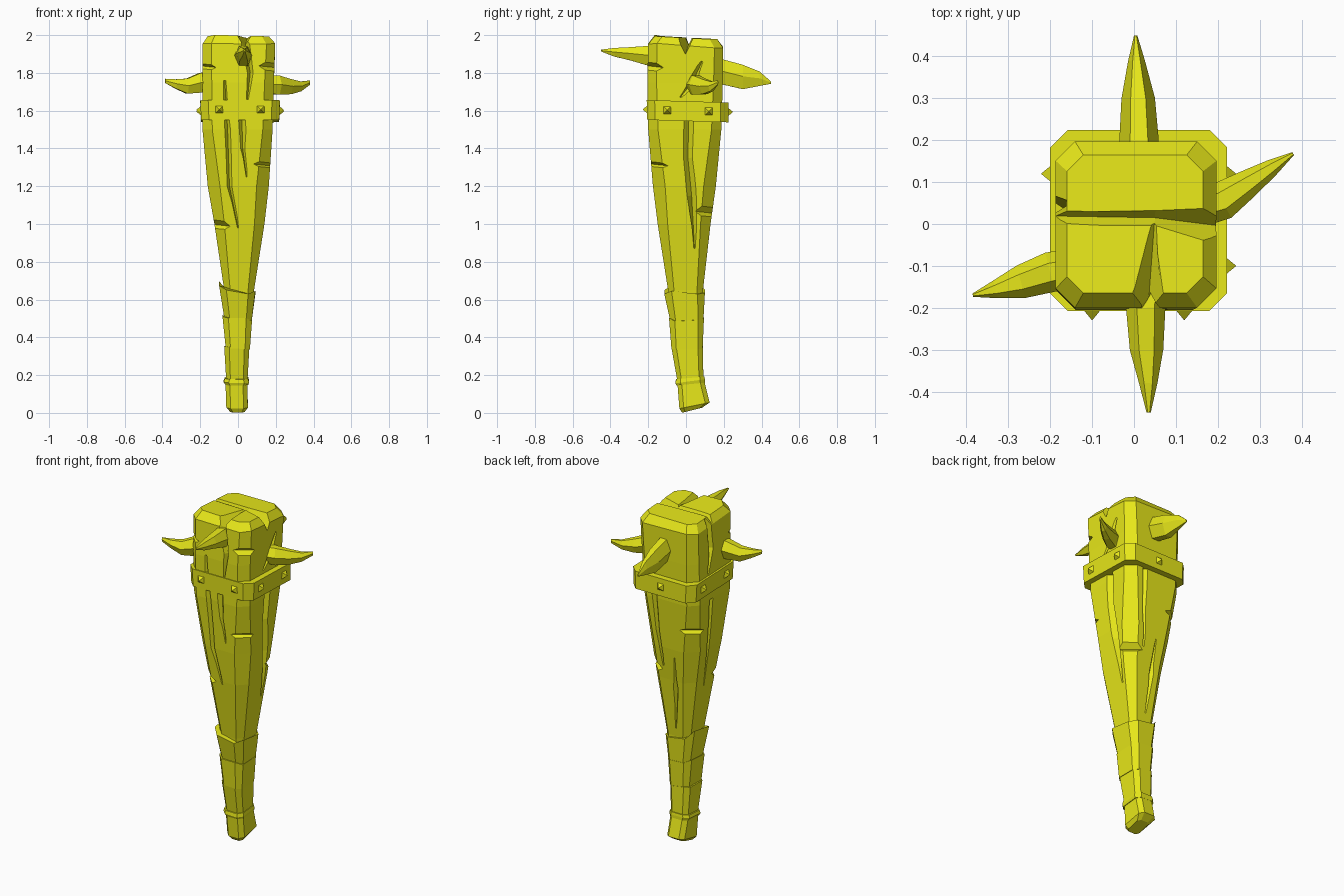
import bpy, bmesh, random
from mathutils import Vector

random.seed(4)
mat = bpy.data.materials.new("olive")
mat.diffuse_color = (0.8, 0.8, 0.01, 1)


def loft(name, rings):
    """Closed flat-faced solid through rings with equal point counts."""
    bm = bmesh.new()
    vs = [[bm.verts.new(p) for p in r] for r in rings]
    n = len(vs[0])
    for a, b in zip(vs, vs[1:]):
        for i in range(n):
            bm.faces.new((a[i], a[(i + 1) % n], b[(i + 1) % n], b[i]))
    bm.faces.new(vs[0][::-1])
    bm.faces.new(vs[-1])
    bmesh.ops.recalc_face_normals(bm, faces=bm.faces)
    me = bpy.data.meshes.new(name)
    bm.to_mesh(me)
    bm.free()
    me.materials.append(mat)
    ob = bpy.data.objects.new(name, me)
    bpy.context.collection.objects.link(ob)
    return ob


def block(z, x0, x1, y0, y1, sx=0, sy=0, jit=0, c=0.2):
    """Chamfered rectangle, optionally tilted and ragged."""
    k = min(x1 - x0, y1 - y0) * c
    pts = [(x0 + k, y0), (x1 - k, y0), (x1, y0 + k), (x1, y1 - k),
           (x1 - k, y1), (x0 + k, y1), (x0, y1 - k), (x0, y0 + k)]
    return [(x, y, z + sx * x + sy * y + random.uniform(-jit, jit)) for x, y in pts]


cutters = []


def crack(normal, *pts):
    """V-shaped groove along surface points (x, y, z, width, depth)."""
    n = Vector(normal).normalized()
    P = [Vector(p[:3]) for p in pts]
    side = (P[-1] - P[0]).cross(n).normalized()
    rings = []
    for p, (_, _, _, w, d) in zip(P, pts):
        s = side * (w / 2 * (d + 0.03) / d)
        rings.append([p + n * 0.03 + s, p + n * 0.03 - s, p - n * d])
    ob = loft("crack_cutter", rings)
    ob.hide_render = True
    cutters.append(ob)


# wooden shaft and head
shaft = loft("club_body", [
    block(0.10, -.045, .04, -.03, .09),
    block(0.35, -.055, .05, -.065, .08),
    block(0.65, -.073, .085, -.095, .09),
    block(1.00, -.125, .14, -.15, .13),
    block(1.20, -.16, .163, -.175, .158),
    block(1.50, -.188, .183, -.2, .187, c=.14),
    block(1.75, -.188, .19, -.205, .195, c=.13),
    block(1.945, -.187, .197, -.2, .197, 0, -.06, .008, .12),
    block(1.988, -.16, .165, -.165, .165, 0, -.06, .004, .12)])

# splits in the top of the head
crack((0, 0, 1), (-.25, .02, 1.99, .03, .05), (.05, .015, 1.99, .04, .04), (.25, -.01, 1.98, .1, .1))
crack((0, 0, 1), (.05, .02, 1.99, .01, .01), (.03, -.25, 1.99, .09, .06))
# front cracks
crack((0, -1, 0), (.03, -.2, 2.0, .05, .04), (.065, -.204, 1.8, .03, .03), (.05, -.203, 1.66, .01, .01))
crack((0, -1, 0), (-.07, -.203, 1.76, .01, .01), (-.055, -.2, 1.5, .03, .02),
      (-.045, -.175, 1.2, .025, .02), (0, -.147, .98, .006, .01))
crack((0, -1, 0), (.02, -.2, 1.58, .035, .02), (.025, -.19, 1.4, .02, .015), (.045, -.18, 1.25, .005, .01))
# right side cracks
crack((1, 0, 0), (.185, .015, 1.56, .05, .03), (.175, .01, 1.35, .05, .03),
      (.155, .03, 1.15, .045, .03), (.118, .045, .87, .006, .01))
crack((1, 0, 0), (.193, .085, 1.86, .01, .01), (.192, .04, 1.76, .05, .03), (.19, -.03, 1.67, .01, .01))
# back cracks
crack((0, 1, 0), (-.03, .155, 1.15, .008, .01), (-.02, .13, .95, .04, .025), (.0, .1, .7, .01, .01))
crack((0, 1, 0), (.08, .19, 1.56, .03, .02), (.07, .17, 1.3, .025, .02), (.05, .14, 1.08, .006, .01))
# left side cracks
crack((-1, 0, 0), (-.187, .05, 1.98, .04, .04), (-.188, .03, 1.8, .04, .03), (-.188, .06, 1.66, .01, .01))
crack((-1, 0, 0), (-.186, .03, 1.5, .03, .02), (-.16, .02, 1.2, .02, .02), (-.12, .0, .95, .006, .01))


# nicks chopped across the corner edges
def nick(x, y, z, sx, sy, w, d, r=0.1):
    t = Vector((-sy, sx, 0)).normalized() * r
    crack((sx, sy, 0), (x - t.x, y - t.y, z + .01, w, d), (x + t.x, y + t.y, z - .005, w, d))


nick(.158, -.165, 1.31, 1, -1, .05, .04)
nick(-.10, -.125, .99, -1, -1, .05, .025)
nick(-.155, .15, 1.33, -1, 1, .05, .04)
nick(.12, .11, 1.06, 1, 1, .05, .025)
nick(.175, -.18, 1.83, 1, -1, .05, .03)
nick(-.17, -.185, 1.83, -1, -1, .04, .025)

for c in cutters:
    m = shaft.modifiers.new("cut", 'BOOLEAN')
    m.object, m.operation, m.solver = c, 'DIFFERENCE', 'EXACT'
dg = bpy.context.evaluated_depsgraph_get()
carved = bpy.data.meshes.new_from_object(shaft.evaluated_get(dg))
shaft.modifiers.clear()
shaft.data = carved
for c in cutters:
    bpy.data.objects.remove(c)

# metal collar
loft("collar", [block(1.545, -.195, .218, -.205, .225, 0, -.03, c=.1),
                block(1.65, -.2, .222, -.208, .225, 0, -.03, c=.1)])


# pyramid studs on the collar
def stud(x, y, nx, ny):
    n, s, up = Vector((nx, ny, 0)), Vector((-ny, nx, 0)), Vector((0, 0, 1))
    p, r = Vector((x, y, 1.6 - .03 * y)), .028
    corners = [(s, up), (up, -s), (-s, -up), (-up, s)]
    base = [p + r * (a + b) - n * .01 for a, b in corners]
    loft("stud", [base, [p + n * .023 + .001 * (a + b) for a, b in corners]])


for k in (-.1, .12):
    stud(k, -.206, 0, -1)
    stud(.22, k, 1, 0)
    stud(-.198, k, -1, 0)
stud(.01, .225, 0, 1)


# horn spikes: stations of (x, y, z, half width, half height)
def horn(name, *st):
    d = Vector(st[-1][:3]) - Vector(st[0][:3])
    s = Vector((-d.y, d.x, 0)).normalized()
    shape = [(1, .1), (.45, 1), (-.45, 1), (-1, .1), (-.5, -.9), (.5, -.9)]
    loft(name, [[Vector((x, y, z + b * h)) + s * a * w for a, b in shape]
                for x, y, z, w, h in st])


horn("front_horn", (.03, -.14, 1.88, .048, .055), (.028, -.2, 1.888, .047, .055),
     (.03, -.3, 1.9, .04, .036), (.034, -.38, 1.908, .022, .024), (.035, -.45, 1.918, .005, .005))
horn("back_horn", (.012, .14, 1.82, .048, .07), (.012, .2, 1.80, .047, .07),
     (.01, .3, 1.775, .04, .068), (.006, .39, 1.767, .02, .04), (.004, .45, 1.748, .004, .006))
horn("right_horn", (.15, .04, 1.735, .05, .05), (.21, .055, 1.733, .046, .053),
     (.275, .098, 1.725, .033, .042), (.33, .135, 1.727, .02, .027), (.38, .168, 1.748, .004, .012))
horn("left_horn", (-.14, -.105, 1.75, .048, .055), (-.2, -.115, 1.745, .048, .055),
     (-.27, -.138, 1.728, .04, .042), (-.33, -.156, 1.74, .022, .026), (-.385, -.17, 1.757, .004, .012))

# grip wraps, each flaring to a ragged top edge
loft("upper_wrap", [block(.49, -.072, .072, -.083, .092, -.1),
                    block(.655, -.1, .092, -.115, .1, -.22, 0, .02)])
loft("middle_wrap", [block(.34, -.065, .063, -.077, .088, -.05),
                     block(.5, -.082, .074, -.09, .095, -.12, 0, .008)])
loft("lower_wrap", [block(.165, -.062, .05, -.045, .092),
                    block(.35, -.073, .06, -.077, .09, -.08, 0, .005)])
loft("grip_cord", [block(.15, -.066, .054, -.05, .1, 0, .1),
                   block(.165, -.076, .058, -.056, .1, 0, .1, .003),
                   block(.182, -.07, .055, -.053, .098, 0, .1, .003)])
# rounded butt end
loft("grip_end", [block(.006, -.04, .035, -.02, .085, 0, .25),
                  block(.03, -.062, .052, -.035, .125, 0, .2),
                  block(.155, -.066, .05, -.045, .098, 0, .1)])
